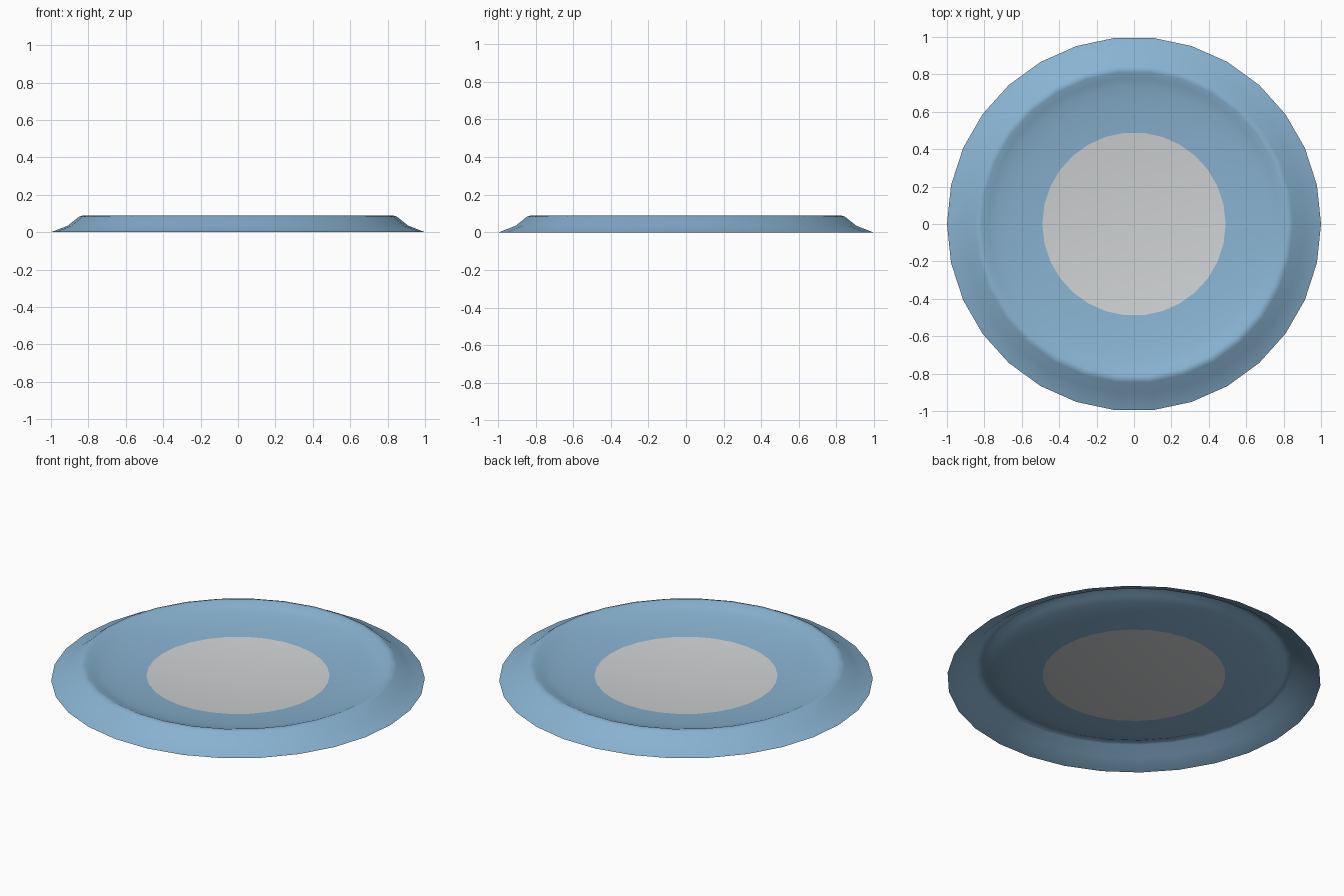
import bpy, math

if "Cube" in bpy.data.objects:
    bpy.data.objects.remove(bpy.data.objects["Cube"])

SIDES = 30


def material(name, rgb):
    m = bpy.data.materials.new(name)
    m.diffuse_color = (*rgb, 1)
    m.use_nodes = True
    m.node_tree.nodes["Principled BSDF"].inputs["Base Color"].default_value = m.diffuse_color
    return m


blue = material("pale blue", (0.25, 0.45, 0.64))
grey = material("light grey", (0.62, 0.64, 0.65))

# Half profile: bowl centre out to the rolled rim, then down the skirt
profile = [(0.12, 0.0015), (0.25, 0.006), (0.37, 0.0137), (0.49, 0.024),
           (0.58, 0.034), (0.66, 0.0455), (0.73, 0.058), (0.78, 0.0715),
           (0.815, 0.087), (0.83, 0.089), (0.85, 0.083), (0.91, 0.035), (1.0, 0.0)]

# Revolve the profile into one open sheet
verts = [(0, 0, 0)]
for r, z in profile:
    for i in range(SIDES):
        a = 2 * math.pi * i / SIDES
        verts.append((r * math.cos(a), r * math.sin(a), z))

faces = []
for i in range(SIDES):
    j = (i + 1) % SIDES
    faces.append((0, 1 + i, 1 + j))
    for k in range(len(profile) - 1):
        a, b = 1 + k * SIDES, 1 + (k + 1) * SIDES
        faces.append((a + i, b + i, b + j, a + j))

mesh = bpy.data.meshes.new("shallow_dish")
mesh.from_pydata(verts, [], faces)
dish = bpy.data.objects.new("shallow_dish", mesh)
bpy.context.collection.objects.link(dish)
mesh.materials.append(blue)
mesh.materials.append(grey)

# Grey centre disc inside the blue bowl, all smooth
for p in mesh.polygons:
    p.use_smooth = True
    p.material_index = 1 if p.center.xy.length < 0.48 else 0
